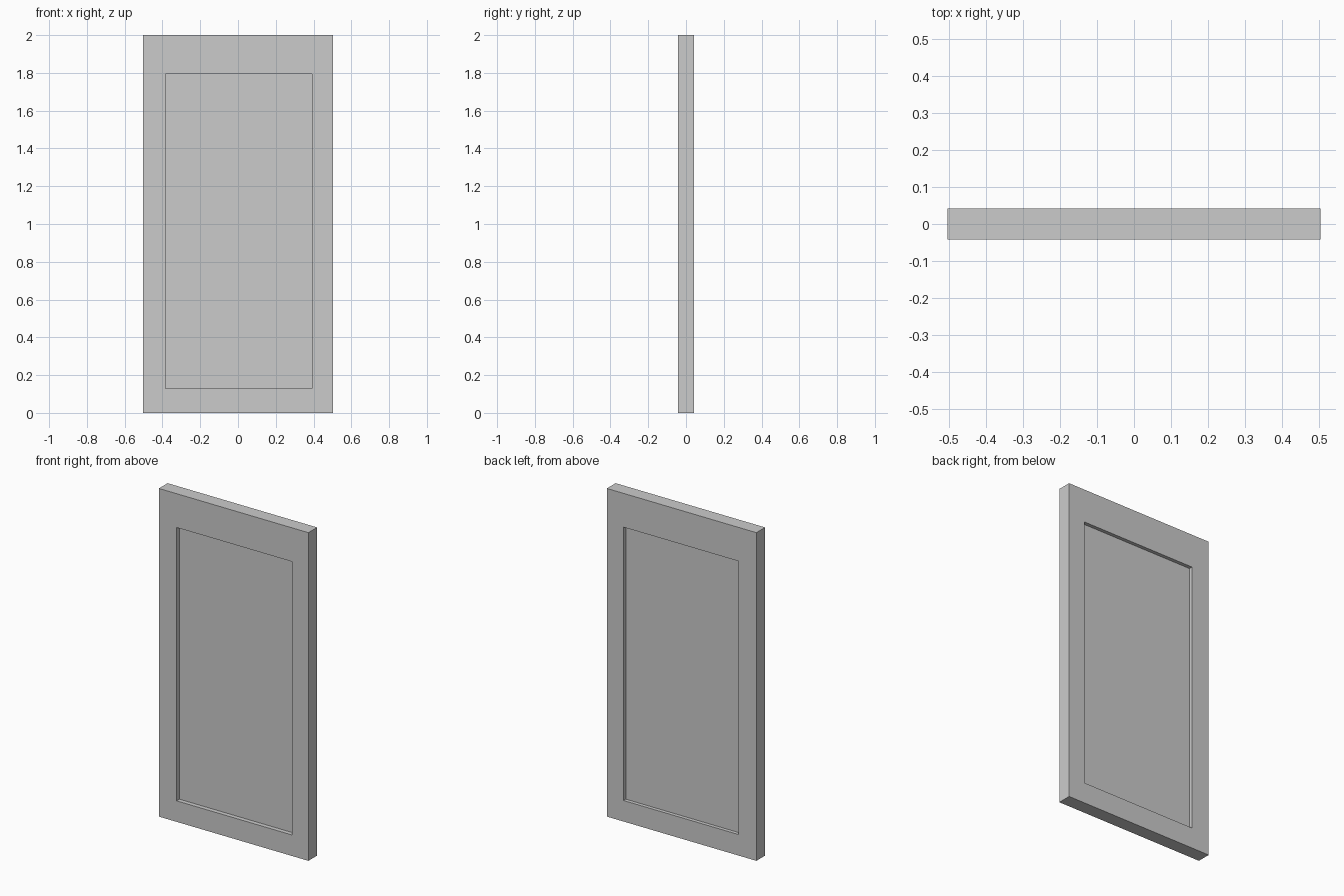
import bpy
import bmesh

if "Cube" in bpy.data.objects:
    bpy.data.objects.remove(bpy.data.objects["Cube"])

W, D, H = 0.504, 0.042, 2.0          # half width, half depth, height
X0, X1, Z0, Z1 = -0.384, 0.392, 0.128, 1.794   # recess outline


def sink_panel(bm, side, depth):
    """Inset one large face to the recess outline, then push it inwards."""
    face = next(f for f in bm.faces if f.normal.y * side > 0.9
                and abs(f.calc_center_median().y - side * D) < 1e-4)
    bmesh.ops.inset_individual(bm, faces=[face], thickness=0.1)
    for v in face.verts:
        v.co.x = X0 if v.co.x < 0 else X1
        v.co.z = Z0 if v.co.z < H / 2 else Z1
    bmesh.ops.inset_individual(bm, faces=[face], thickness=0.01)
    for v in face.verts:
        v.co.x = X0 if v.co.x < 0 else X1
        v.co.z = Z0 if v.co.z < H / 2 else Z1
        v.co.y = side * (D - depth)


# Door slab
bm = bmesh.new()
bmesh.ops.create_cube(bm, size=1)
for v in bm.verts:
    v.co = (v.co.x * 2 * W, v.co.y * 2 * D, (v.co.z + 0.5) * H)
bm.normal_update()

# Recessed panel on the front and the back
sink_panel(bm, -1, 0.027)
sink_panel(bm, 1, 0.022)
bmesh.ops.recalc_face_normals(bm, faces=bm.faces)

mesh = bpy.data.meshes.new("door_panel")
bm.to_mesh(mesh)
bm.free()
bpy.context.collection.objects.link(bpy.data.objects.new("door_panel", mesh))
